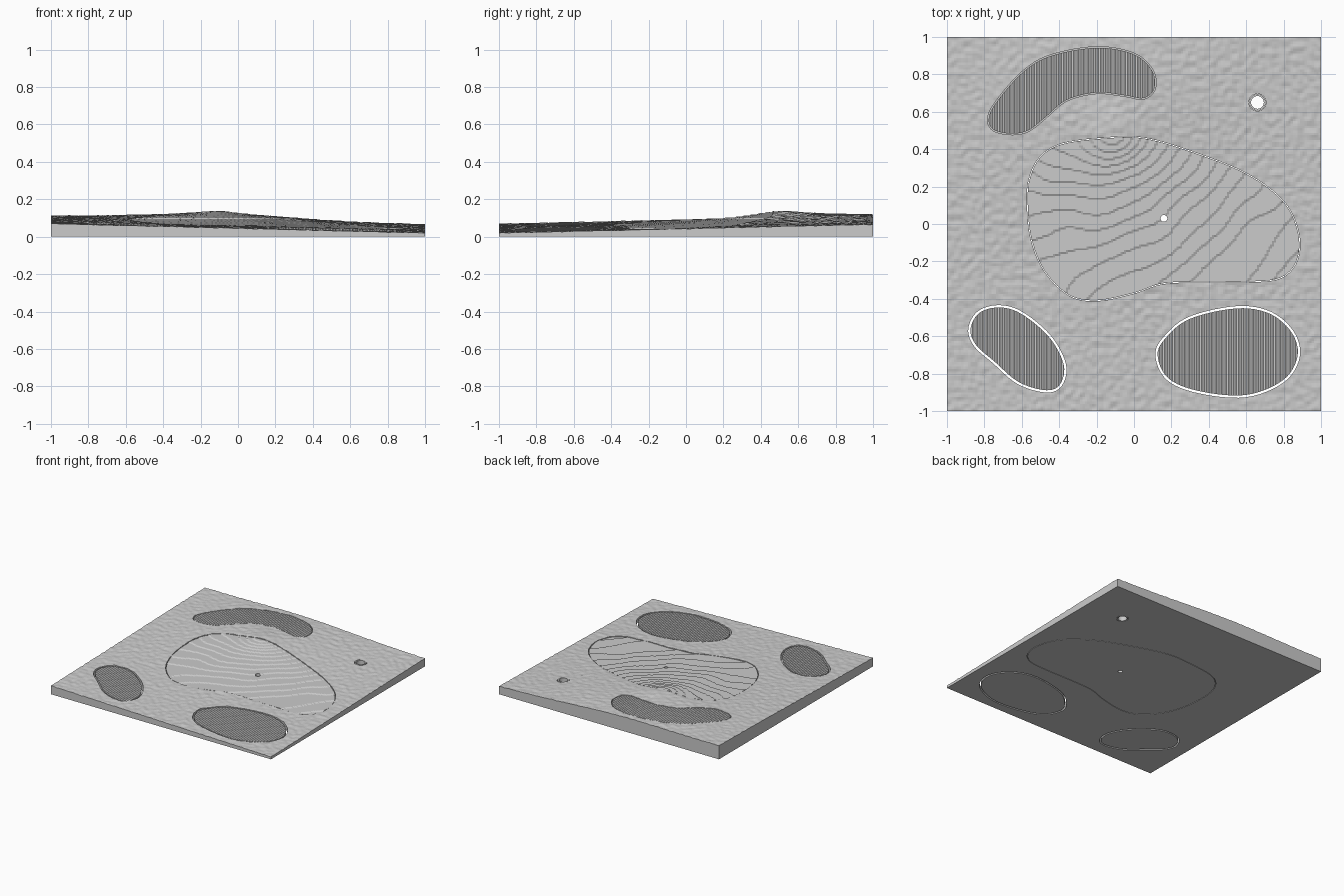
import bpy, bmesh
from math import exp, floor, sin, cos, pi
from mathutils import Vector, noise

cube = bpy.data.objects.get("Cube")
if cube:
    bpy.data.objects.remove(cube)

grey = bpy.data.materials.new("plain_grey")
grey.use_nodes = True
grey.diffuse_color = (0.6, 0.6, 0.6, 1)
grey.node_tree.nodes["Principled BSDF"].inputs["Base Color"].default_value = (0.6, 0.6, 0.6, 1)


# Height rules for the land, the mown surface and the sand
def land(x, y):
    u, v = (x + 1) / 2, (y + 1) / 2
    plane = 0.07 - 0.05 * u + v * (0.04 + 0.005 * u)
    broad = 0.042 * exp(-((x + 0.1) ** 2 + (y - 0.6) ** 2) / 0.35)
    knoll = 0.017 * exp(-((x + 0.1) ** 2 + (y - 0.48) ** 2) / 0.02)
    return plane + broad + knoll


def rough(x, y):
    return land(x, y) + 0.005 * noise.noise(Vector((x * 28, y * 28, 0)))


def terraces(x, y):
    step = 0.006
    wobble = 0.004 * noise.noise(Vector((x * 4, y * 4, 5)))
    return step * floor((land(x, y) + wobble) / step)


def sand(x, y):
    return land(x, y) - 0.004 + 0.004 * (round((x + 1) / RIB) % 2)


RIB = 0.009


# Mesh helpers
def add_object(name, bm):
    bmesh.ops.recalc_face_normals(bm, faces=bm.faces)
    mesh = bpy.data.meshes.new(name)
    bm.to_mesh(mesh)
    bm.free()
    mesh.materials.append(grey)
    obj = bpy.data.objects.new(name, mesh)
    bpy.context.collection.objects.link(obj)
    return obj


def slab(name, low, high, cell_x, cell_y, height, base=0.0):
    """Solid block whose gridded top follows a height rule."""
    nx = max(1, round((high[0] - low[0]) / cell_x))
    ny = max(1, round((high[1] - low[1]) / cell_y))
    bm = bmesh.new()
    rows = []
    for j in range(ny + 1):
        y = low[1] + (high[1] - low[1]) * j / ny
        xs = [low[0] + (high[0] - low[0]) * i / nx for i in range(nx + 1)]
        rows.append([bm.verts.new((x, y, height(x, y))) for x in xs])
    for a, b in zip(rows, rows[1:]):
        for i in range(nx):
            bm.faces.new((a[i], a[i + 1], b[i + 1], b[i]))
    rim = [e for e in bm.edges if e.is_boundary]
    new = bmesh.ops.extrude_edge_only(bm, edges=rim)["geom"]
    for v in new:
        if isinstance(v, bmesh.types.BMVert):
            v.co.z = base
    bmesh.ops.edgeloop_fill(bm, edges=[e for e in bm.edges if e.is_boundary])
    return add_object(name, bm)


def smooth_loop(points, offset, steps=6):
    """Closed rounded outline, pushed outward by offset."""
    pts = [Vector(p) for p in points]
    n, loop = len(pts), []
    for i in range(n):
        a, b, c, d = (pts[(i + k - 1) % n] for k in range(4))
        for s in range(steps):
            t = s / steps
            loop.append(b + (c - a) * t / 2 + (a - b * 2.5 + c * 2 - d / 2) * t * t
                        + (b * 3 - a - c * 3 + d) * t ** 3 / 2)
    out = []
    for i, p in enumerate(loop):
        along = (loop[(i + 1) % len(loop)] - loop[i - 1]).normalized()
        out.append(p + Vector((-along.y, along.x)) * offset)
    return out


def circle(x, y, r, n=32):
    return [Vector((x + r * cos(2 * pi * i / n), y + r * sin(2 * pi * i / n))) for i in range(n)]


def prism(loop, bottom, top=0.3):
    bm = bmesh.new()
    face = bm.faces.new([bm.verts.new((p.x, p.y, bottom)) for p in loop])
    new = bmesh.ops.extrude_face_region(bm, geom=[face])["geom"]
    for v in new:
        if isinstance(v, bmesh.types.BMVert):
            v.co.z = top
    return add_object("cutter", bm)


def cut(obj, cutter, operation):
    """Apply a boolean and discard the cutter."""
    cutter.hide_render = True
    mod = obj.modifiers.new("cut", 'BOOLEAN')
    mod.operation, mod.solver, mod.object = operation, 'EXACT', cutter
    bpy.context.view_layer.update()
    graph = bpy.context.evaluated_depsgraph_get()
    mesh = bpy.data.meshes.new_from_object(obj.evaluated_get(graph))
    obj.modifiers.clear()
    obj.data = mesh
    bpy.data.objects.remove(cutter)


# Outlines run clockwise seen from above
green = [(-.57, .1), (-.56, .24), (-.5, .36), (-.38, .43), (-.15, .46), (.05, .46), (.3, .39),
         (.6, .27), (.8, .12), (.88, -.05), (.87, -.2), (.78, -.29), (.6, -.31), (.35, -.31),
         (.15, -.32), (0, -.37), (-.2, -.41), (-.35, -.38), (-.48, -.25), (-.55, -.08)]
back_sand = [(-.78, .56), (-.74, .65), (-.6, .81), (-.45, .9), (-.2, .945), (0, .91), (.1, .82),
             (.11, .72), (.05, .67), (-.05, .685), (-.2, .7), (-.36, .66), (-.47, .57),
             (-.56, .5), (-.65, .48), (-.75, .5)]
right_sand = [(.12, -.7), (.17, -.6), (.3, -.5), (.55, -.445), (.73, -.475), (.85, -.58),
              (.88, -.71), (.8, -.84), (.6, -.92), (.35, -.9), (.18, -.83)]
left_sand = [(-.88, -.56), (-.83, -.47), (-.72, -.44), (-.6, -.475), (-.45, -.6), (-.37, -.75),
             (-.39, -.86), (-.47, -.895), (-.62, -.85), (-.75, -.74), (-.85, -.65)]

# name, outline, gap to the ground, floor height, cell size x and y, surface rule
POCKET = 0.04
inserts = [("putting_green", green, 0.002, 0, 0.01, 0.01, terraces),
           ("back_bunker", back_sand, 0.003, POCKET, RIB, 0.05, sand),
           ("front_left_bunker", right_sand, 0.006, 0, RIB, 0.05, sand),
           ("front_right_bunker", left_sand, 0.006, 0, RIB, 0.05, sand)]

ground = slab("rough_ground", (-1, -1), (1, 1), 0.0125, 0.0125, rough)
for name, outline, gap, base, cell_x, cell_y, rule in inserts:
    # Opening in the ground, then the loose piece that fills it
    cut(ground, prism(smooth_loop(outline, gap), base or -0.1), 'DIFFERENCE')
    xs, ys = zip(*outline)
    low = (floor((min(xs) - 0.03) / RIB) * RIB, min(ys) - 0.03)
    high = (floor((max(xs) + 0.04) / RIB) * RIB, max(ys) + 0.03)
    piece = slab(name, low, high, cell_x, cell_y, rule, base)
    cut(piece, prism(smooth_loop(outline, -gap), -0.1), 'INTERSECT')
    if name == "putting_green":
        cut(piece, prism(circle(0.16, 0.03, 0.018), -0.1), 'DIFFERENCE')

# Sleeved hole in the back corner
HX, HY = 0.66, 0.65
cut(ground, prism(circle(HX, HY, 0.046), -0.1), 'DIFFERENCE')
sleeve = prism(circle(HX, HY, 0.044), 0, land(HX, HY) + 0.002)
sleeve.name = "hole_sleeve"
cut(sleeve, prism(circle(HX, HY, 0.034), -0.1), 'DIFFERENCE')
